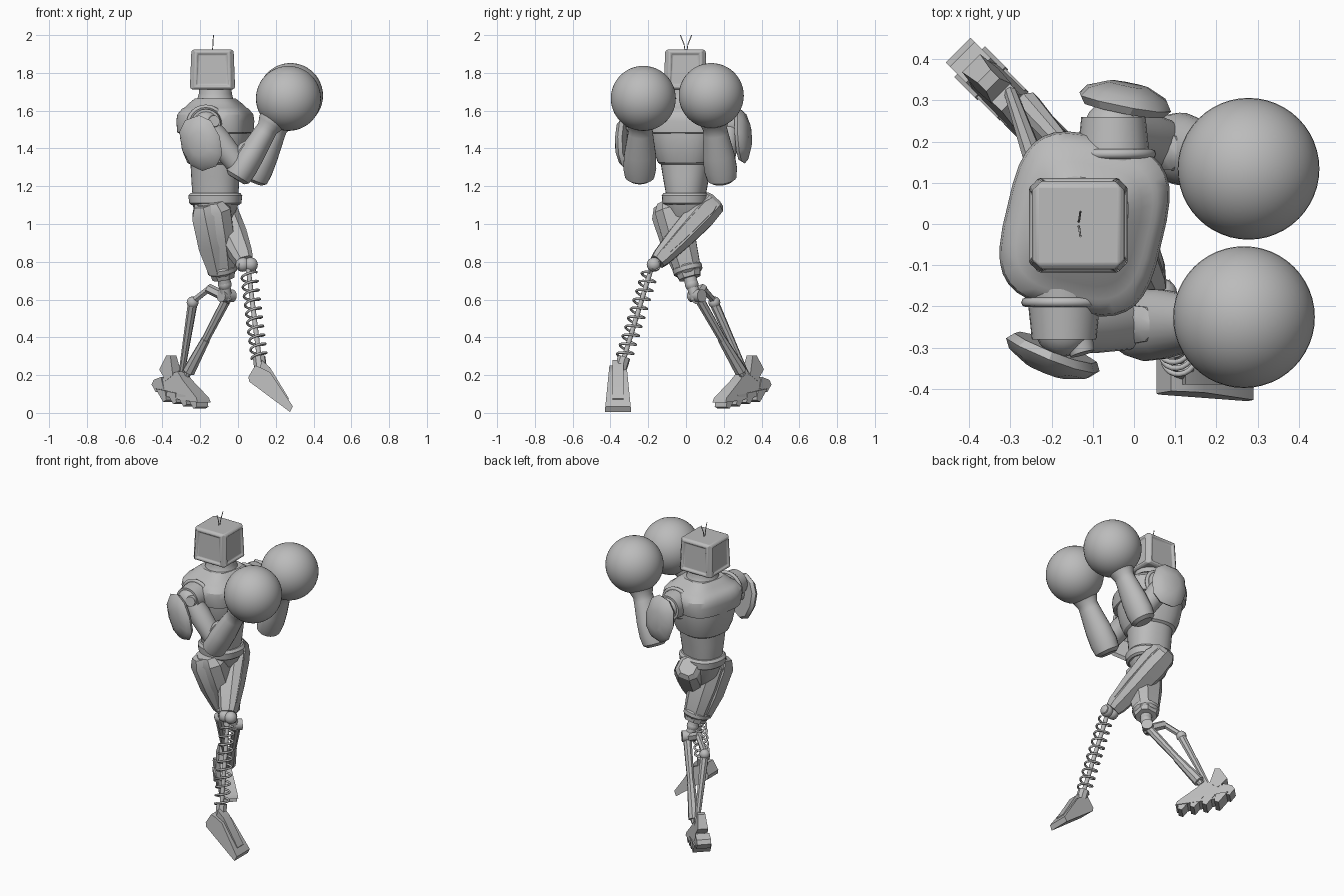
import bpy, bmesh, math
from mathutils import Vector as V

old = bpy.data.objects.get("Cube")
if old:
    bpy.data.objects.remove(old)

grey = bpy.data.materials.new("plain_grey")
grey.use_nodes = True
COLOUR = (0.5, 0.5, 0.5, 1)
grey.diffuse_color = COLOUR
grey.node_tree.nodes["Principled BSDF"].inputs["Base Color"].default_value = COLOUR
parts = []


def finish(name, bm):
    bmesh.ops.recalc_face_normals(bm, faces=bm.faces)
    mesh = bpy.data.meshes.new(name)
    bm.to_mesh(mesh)
    bm.free()
    ob = bpy.data.objects.new(name, mesh)
    bpy.context.collection.objects.link(ob)
    mesh.materials.append(grey)
    parts.append(ob)
    return ob


def frame(p0, p1, hint):
    w = (p1 - p0).normalized()
    u = (hint - w * hint.dot(w)).normalized()
    return u, w.cross(u), w


def loft(name, p0, p1, rings, hint=(1, 0, 0), sides=24, square=1.0):
    """Rings of (t along the axis, radius on hint side, other radius)."""
    p0, p1 = V(p0), V(p1)
    u, v, w = frame(p0, p1, V(hint))
    bm, loops = bmesh.new(), []
    for t, a, b in rings:
        loop = []
        for i in range(sides):
            ang = math.tau * (i + 0.5) / sides
            c, s = math.cos(ang), math.sin(ang)
            c = math.copysign(abs(c) ** square, c)
            s = math.copysign(abs(s) ** square, s)
            loop.append(bm.verts.new(p0.lerp(p1, t) + u * a * c + v * b * s))
        loops.append(loop)
    for lo, hi in zip(loops, loops[1:]):
        for i in range(sides):
            j = (i + 1) % sides
            bm.faces.new((lo[i], lo[j], hi[j], hi[i]))
    bm.faces.new(loops[0])
    bm.faces.new(loops[-1])
    return finish(name, bm)


def rod(name, p0, p1, r, r2=None, sides=12):
    r2 = r2 or r
    return loft(name, p0, p1, [(0, r, r), (1, r2, r2)], (0.31, 0.52, 0.8), sides)


def ball(name, centre, r, seg=20):
    bm = bmesh.new()
    bmesh.ops.create_uvsphere(bm, u_segments=seg, v_segments=seg // 2, radius=r)
    bmesh.ops.translate(bm, verts=bm.verts, vec=centre)
    return finish(name, bm)


def prism(name, profile, origin, yaw, width, taper=1.0):
    """Side profile of (forward, up), extruded across; taper narrows the top."""
    f = V((math.cos(yaw), math.sin(yaw), 0))
    side = V((-f.y, f.x, 0))
    top = max(z for _, z in profile)
    low = min(z for _, z in profile)
    bm, loops = bmesh.new(), []
    for sgn in (-1, 1):
        loops.append([bm.verts.new(V(origin) + f * x + V((0, 0, z)) + side * sgn * width / 2
                      * (1 + (taper - 1) * (z - low) / (top - low))) for x, z in profile])
    n = len(profile)
    bm.faces.new(loops[0])
    bm.faces.new(loops[1])
    for i in range(n):
        j = (i + 1) % n
        bm.faces.new((loops[0][i], loops[0][j], loops[1][j], loops[1][i]))
    return finish(name, bm)


def wire(name, points, r, cyclic=False):
    cu = bpy.data.curves.new(name, "CURVE")
    cu.dimensions = "3D"
    cu.bevel_depth = r
    cu.bevel_resolution = 2
    sp = cu.splines.new("POLY")
    sp.points.add(len(points) - 1)
    for p, co in zip(sp.points, points):
        p.co = (*co, 1)
    sp.use_cyclic_u = cyclic
    sp.use_smooth = True
    cu.materials.append(grey)
    ob = bpy.data.objects.new(name, cu)
    bpy.context.collection.objects.link(ob)


def circle(centre, axis, ru, rv, hint, n=32):
    u, v, _ = frame(V((0, 0, 0)), V(axis), V(hint))
    return [V(centre) + u * ru * math.cos(math.tau * i / n)
            + v * rv * math.sin(math.tau * i / n) for i in range(n)]


# Head: box with framed, recessed panels on its four sides
bm = bmesh.new()
bmesh.ops.create_cube(bm, size=1)
for vert in bm.verts:
    k = 0.93 if vert.co.z > 0 else 1
    vert.co = (-0.135 + vert.co.x * 0.215 * k, -.003 + vert.co.y * 0.205 * k,
               1.818 + vert.co.z * 0.212)
sides = [f for f in bm.faces if abs(f.normal.z) < 0.5]
bmesh.ops.inset_individual(bm, faces=sides, thickness=0.014, depth=0.012)
bmesh.ops.inset_individual(bm, faces=sides, thickness=0.014, depth=0)
bmesh.ops.inset_individual(bm, faces=sides, thickness=0.01, depth=-0.01)
head = finish("head", bm)
bev = head.modifiers.new("soft_edges", "BEVEL")
bev.width = 0.005
bev.segments = 2
for sgn in (-1, 1):
    wire("antenna", [(-0.135, 0.004 * sgn, 1.91), (-0.133, 0.01 * sgn, 1.95),
                     (-0.13, 0.03 * sgn, 2.0)], 0.0025)

# Torso
turn = V((0.97, -0.23, 0))
axis = ((-0.12, 0, 0), (-0.12, 0, 1))
loft("waist", *axis, [(1.13, .115, .1), (1.17, .122, .105), (1.25, .126, .12), (1.34, .13, .135)],
     turn, 32, 0.85)
loft("chest", *axis, [(1.315, .13, .13), (1.325, .145, .145), (1.38, .168, .165), (1.46, .183, .182),
                      (1.55, .188, .19), (1.6, .15, .15)], turn, 32, 0.8)
loft("shoulder_yoke", *axis, [(1.48, .182, .18), (1.485, .19, .2), (1.545, .193, .215),
                              (1.58, .188, .21), (1.61, .165, .185), (1.614, .155, .175),
                              (1.64, .13, .145), (1.665, .1, .11)], turn, 32, 0.6)
loft("neck", *axis, [(1.63, .115, .12), (1.66, .097, .1), (1.69, .088, .088), (1.74, .086, .086)])
loft("belt", *axis, [(1.1, .125, .11), (1.11, .137, .122), (1.15, .142, .125), (1.165, .13, .115)],
     turn, 28, 0.85)
loft("pelvis", *axis, [(0.97, .045, .05), (1.02, .09, .085), (1.12, .125, .115)], turn, 12, 0.8)

# Arms: shoulder, elbow, wrist, glove centre, pad centre, pad outward and long directions
ARMS = {
    "right": ((-.17, -.25, 1.53), (.02, -.245, 1.285), (.17, -.24, 1.53), (.267, -.226, 1.665),
              (-.19, -.3, 1.43), V((-.38, -.93, -.1)), (-.35, 0, 1), -1),
    "left": ((-.05, .23, 1.53), (.105, .185, 1.275), (.215, .15, 1.53), (.278, .134, 1.68),
             (-.025, .278, 1.465), V((.2, 1, .08)), (-.15, 0, 1), 1),
}
for side, (sh, el, wr, gl, pad, out, lean, sgn) in ARMS.items():
    sh, el, wr, gl, pad = map(V, (sh, el, wr, gl, pad))
    y = V((0, sgn, 0))
    rod(side + "_shoulder_sleeve", sh - y * .1, sh + y * .03, .092, .078, 24)
    wire(side + "_armhole_ring", circle(sh - y * .06, y, .092, .09, (1, 0, 0)), 0.012, True)
    ball(side + "_shoulder_ball", sh, .072)
    knob = sh + V((.035, .03 * sgn, .01))
    rod(side + "_shoulder_knob", knob, knob + V((.01, .035 * sgn, .005)), .036, .03, 16)
    loft(side + "_upper_arm", sh, el, [(0, .058, .058), (.35, .066, .066), (.8, .06, .06),
                                      (1, .05, .05)], (0, 1, 0))
    loft(side + "_forearm", el, wr, [(-.2, .05, .055), (-.14, .07, .078), (.05, .074, .088),
                                     (.35, .07, .084), (.8, .058, .066), (.9, .056, .064),
                                     (1, .068, .074), (1.12, .08, .084), (1.3, .075, .075)], (-1, 0, 1))
    loft(side + "_elbow_guard", el - V((.04, 0, -.03)), wr - V((.05, 0, -.03)),
         [(-.12, .03, .04), (0, .05, .055), (.4, .03, .045), (.5, .01, .02)], (-1, 0, 1), 8)
    ball(side + "_boxing_glove", gl, .172, 48)
    out.normalize()
    loft(side + "_shoulder_pad", pad, pad + out * .062,
         [(0, .135, .1), (.3, .148, .115), (.65, .125, .1), (1, .065, .05)], lean, 10, 0.85)
    rod(side + "_pad_mount", sh, pad + out * .02, .03)

# Right leg: plated thigh and twin-rod shin
r_hip, r_knee = V((-.145, -.085, 1.11)), V((-.07, .03, .68))
loft("right_thigh", r_hip, r_knee, [(-.02, .07, .07), (.08, .105, .095), (.4, .1, .092),
                                    (.8, .075, .075), (.92, .062, .06)], (1, 0, 0), 8, 0.75)
loft("right_thigh_plate", r_hip + V((-.04, -.03, 0)), r_knee + V((-.03, -.03, .02)),
     [(.02, .055, .06), (.15, .08, .085), (.55, .078, .075), (.9, .05, .05)], (1, 0, 0), 6, 0.8)
loft("right_thigh_cuff", r_hip, r_knee, [(.76, .07, .07), (.79, .082, .082), (.84, .08, .08),
                                         (.87, .066, .066)], (1, 0, 0), 12)
rod("right_knee_post", r_hip.lerp(r_knee, .85), r_knee, .035)
ball("right_knee_ball", r_knee, .036)
rod("right_knee_hinge", (-.09, .03, .62), (-.03, .085, .62), .034, sides=16)
rod("right_knee_link", r_knee, (-.06, .055, .6), .03)
rod("right_front_rod", (-.05, .06, .62), (-.27, .3, .2), .026, .018, 8)
rod("right_knee_bar", (-.04, .05, .6), (-.16, .09, .66), .026, sides=6)
rod("right_link_bar", (-.15, .09, .66), (-.24, .15, .59), .018, sides=6)
ball("right_link_joint", (-.24, .15, .585), .032, 12)
rod("right_rear_rod", (-.24, .15, .58), (-.3, .32, .2), .026, .016, 8)
rod("right_shin_collar", (-.17, .19, .39), (-.26, .29, .22), .024, .034, 8)

# Right foot: armoured wedge with separate sole claws
spot, aim = (-.3, .295, 0), -math.pi / 4
prism("right_foot", [(-.13, .12), (-.1, .19), (.0, .22), (.05, .17), (.16, .08), (.17, .055),
                     (0, .075), (-.08, .09)], spot, aim, .1, .6)
for k in range(4):
    x = -.11 + k * .073
    z = .068 - k * .012
    prism("right_foot_claw", [(x - .03, z + .06), (x + .04, z + .05), (x + .05, z),
                              (x + .025, z - .01)], spot, aim, .105 - k * .006)
prism("right_heel", [(-.18, .15), (-.165, .175), (-.11, .19), (-.09, .13), (-.15, .11)],
      spot, aim, .085)
prism("right_heel_fin", [(-.135, .23), (-.09, .305), (-.06, .305), (-.03, .2), (-.08, .17)],
      spot, aim, .075, .6)

# Left leg: crossing thigh, knee and spring shin
l_hip, l_knee = V((-.095, .1, 1.07)), V((.045, -.17, .78))
loft("left_thigh", l_hip, l_knee, [(-.19, .05, .055), (-.13, .074, .075), (.1, .088, .082),
                                   (.5, .075, .07), (.85, .057, .052), (.93, .047, .042)],
     (1, 0, 0), 8, 0.7)
loft("left_thigh_plate", l_hip + V((.03, .01, .01)), l_knee + V((.02, .01, .02)),
     [(-.13, .04, .035), (0, .06, .055), (.5, .052, .045), (.82, .035, .03)], (1, 0, 0), 6, 0.7)
for dx in (-.02, .022):
    ball("left_knee_ball", l_knee + V((dx, 0, .005)), .038)
rod("left_knee_axle", l_knee + V((-.045, -.01, 0)), l_knee + V((.048, .01, 0)), .026, sides=16)
s0, s1 = V((.055, -.185, .76)), V((.115, -.335, .27))
u, v, w = frame(s0, s1, V((1, 0, 0)))
TURNS, STEPS = 9.5, 20
COILS = int(TURNS * STEPS)
wire("left_spring", [s0.lerp(s1, .04 + .92 * i / COILS)
                     + u * .041 * math.cos(math.tau * i / STEPS)
                     + v * .041 * math.sin(math.tau * i / STEPS)
                     for i in range(COILS + 1)], .0065)
rod("left_spring_core", s0, s1, .013)
rod("left_ankle", s0.lerp(s1, .95), s1 + w * .06, .034, sides=8)

# Left foot: sloping wedge pointing down at the toe
spot = (.17, -.36, 0)
prism("left_foot", [(-.05, .24), (.0, .215), (.12, .035), (.105, .005), (-.11, .165),
                    (-.115, .19), (-.08, .25)], spot, 0, .14, .65)
prism("left_foot_top_plate", [(-.045, .28), (0, .24), (.1, .075), (.09, .06), (-.06, .2)],
      spot, 0, .06)

# Smooth curved surfaces, keep hard edges
bpy.ops.object.select_all(action="DESELECT")
for ob in parts:
    ob.select_set(True)
bpy.context.view_layer.objects.active = parts[0]
bpy.ops.object.shade_smooth_by_angle(angle=math.radians(32))
